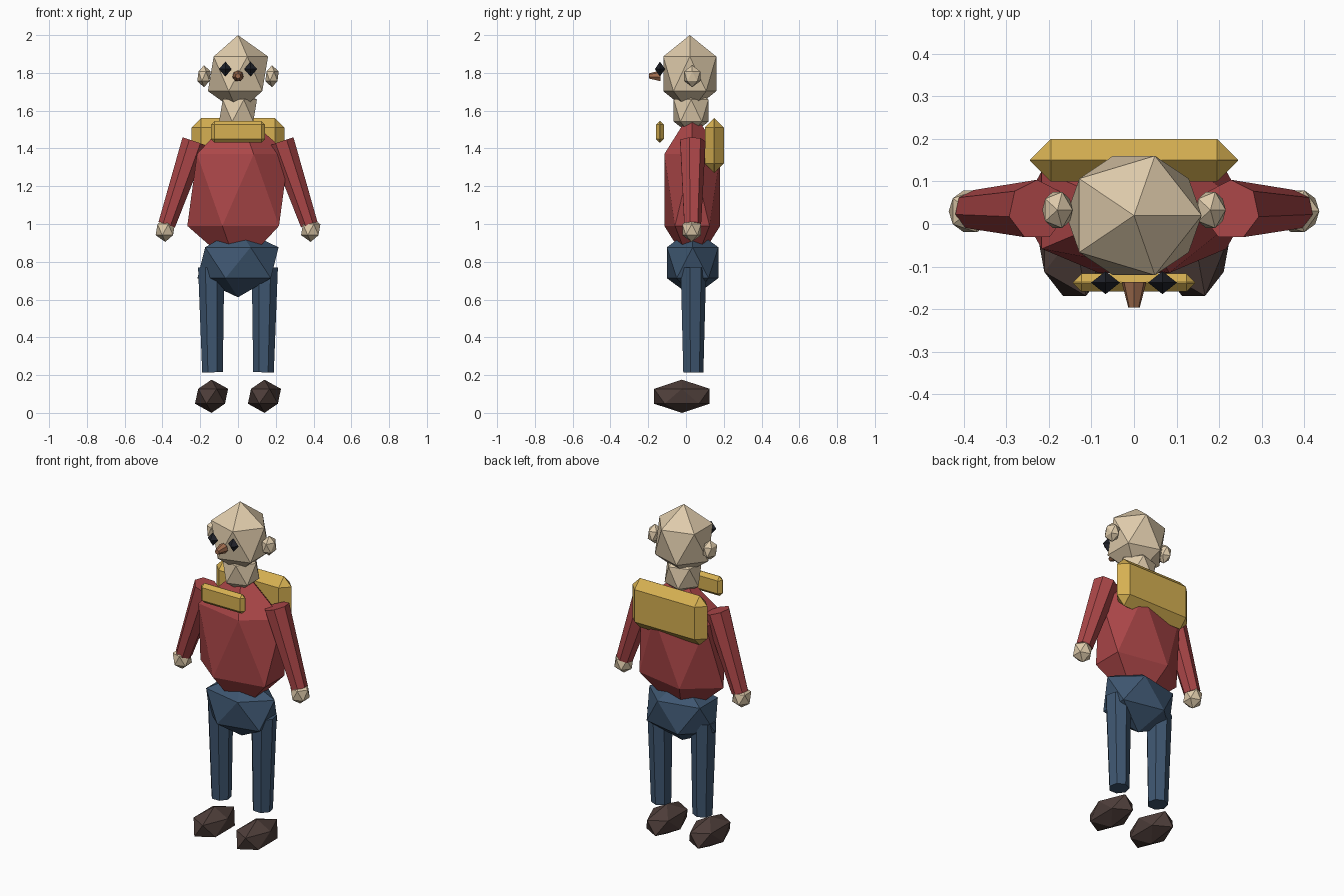
import bpy
import bmesh
import math
from mathutils import Matrix, Vector

if "Cube" in bpy.data.objects:
    bpy.data.objects.remove(bpy.data.objects["Cube"], do_unlink=True)


def material(name, rgb):
    mat = bpy.data.materials.new(name)
    mat.use_nodes = True
    mat.diffuse_color = (*rgb, 1)
    mat.node_tree.nodes["Principled BSDF"].inputs["Base Color"].default_value = (*rgb, 1)
    return mat


skin = material("skin", (0.74, 0.60, 0.41))
red = material("red cloth", (0.41, 0.062, 0.065))
blue = material("blue cloth", (0.048, 0.093, 0.162))
gold = material("gold", (0.67, 0.434, 0.084))
brown = material("dark brown", (0.076, 0.048, 0.042))
copper = material("copper", (0.36, 0.155, 0.08))
black = material("black", (0.0144, 0.016, 0.023))


def finish(name, bm, mat, location=(0, 0, 0)):
    mesh = bpy.data.meshes.new(name)
    bm.to_mesh(mesh)
    bm.free()
    mesh.materials.append(mat)
    obj = bpy.data.objects.new(name, mesh)
    obj.location = location
    bpy.context.collection.objects.link(obj)
    return obj


def blob(name, location, radii, mat):
    """Twenty-sided ball stretched along its axes."""
    bm = bmesh.new()
    bmesh.ops.create_icosphere(bm, subdivisions=1, radius=1)
    bmesh.ops.scale(bm, vec=radii, verts=bm.verts)
    return finish(name, bm, mat, location)


def diamond(name, location, radii, mat):
    """Eight-sided gem with its points on the axes."""
    bm = bmesh.new()
    for axis in range(3):
        for sign in (-1, 1):
            point = Vector()
            point[axis] = sign * radii[axis]
            bm.verts.new(point)
    bmesh.ops.convex_hull(bm, input=bm.verts)
    return finish(name, bm, mat, location)


def taper(name, start, end, r_start, r_end, mat, axis="Y"):
    """Seven-sided tapered rod from start to end, turned about one axis."""
    a, b = Vector(start), Vector(end)
    d = b - a
    angle = math.atan2(d.x, d.z) if axis == "Y" else math.atan2(-d.y, d.z)
    bm = bmesh.new()
    bmesh.ops.create_cone(bm, cap_ends=True, segments=7, radius1=r_start,
                          radius2=r_end, depth=d.length)
    bmesh.ops.rotate(bm, matrix=Matrix.Rotation(angle, 3, axis), verts=bm.verts)
    return finish(name, bm, mat, (a + b) / 2)


def chamfered_box(name, location, size, width, mat):
    bm = bmesh.new()
    bmesh.ops.create_cube(bm, size=1)
    bmesh.ops.scale(bm, vec=size, verts=bm.verts)
    bmesh.ops.bevel(bm, geom=bm.edges[:], offset=width, segments=1,
                    affect="EDGES", profile=0.5)
    return finish(name, bm, mat, location)


# Head, neck and body
blob("head", (0, 0.02, 1.795), (0.178, 0.165, 0.205), skin)
blob("neck", (0, 0.027, 1.6), (0.112, 0.108, 0.13), skin)
blob("torso", (0, 0.033, 1.18), (0.30, 0.174, 0.425), red)
blob("hips", (0, 0.035, 0.795), (0.24, 0.16, 0.183), blue)

# Nose
taper("nose", (0, -0.136, 1.783), (0, -0.196, 1.783), 0.03, 0.014, copper, axis="X")

# Paired parts
for side, s in (("left", 1), ("right", -1)):
    diamond(side + "_eye", (s * 0.067, -0.138, 1.82), (0.034, 0.027, 0.04), black)
    blob(side + "_ear", (s * 0.18, 0.033, 1.782), (0.04, 0.05, 0.058), skin)
    taper(side + "_arm", (s * 0.377, 0.033, 0.997), (s * 0.228, 0.033, 1.437),
          0.047, 0.071, red)
    blob(side + "_hand", (s * 0.385, 0.03, 0.97), (0.057, 0.058, 0.065), skin)
    taper(side + "_leg", (s * 0.135, 0.036, 0.215), (s * 0.142, 0.036, 0.77),
          0.056, 0.071, blue)
    blob(side + "_shoe", (s * 0.14, -0.022, 0.088), (0.098, 0.173, 0.088), brown)

# Collar pieces behind and in front of the neck
chamfered_box("collar_back", (0, 0.15, 1.415), (0.49, 0.1, 0.29), 0.0495, gold)
chamfered_box("collar_front", (0, -0.138, 1.488), (0.286, 0.042, 0.115), 0.0195, gold)
